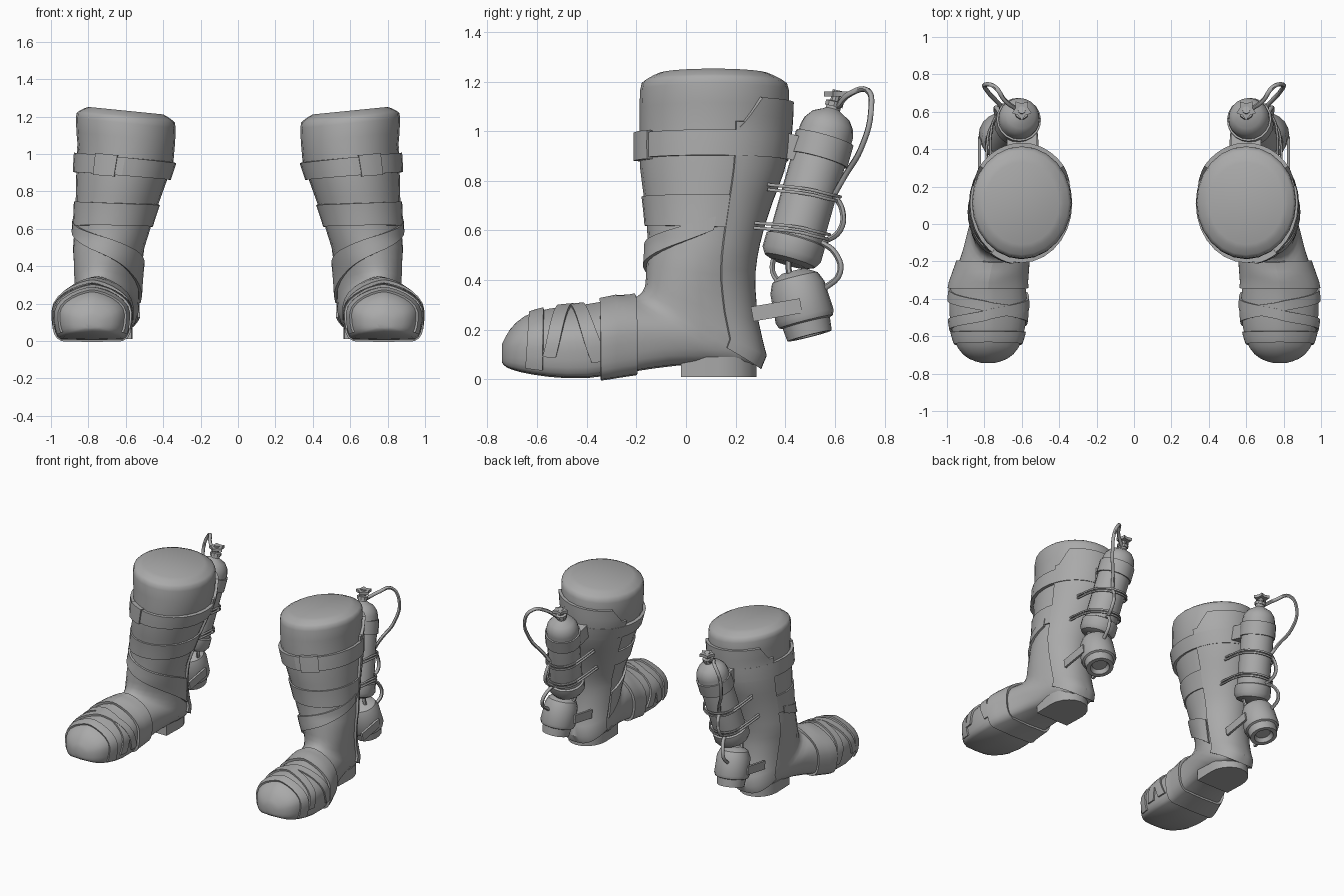
import bpy, bmesh, math
from mathutils import Vector

cube = bpy.data.objects.get("Cube")
if cube:
    bpy.data.objects.remove(cube, do_unlink=True)

grey = bpy.data.materials.new("plain_grey")
grey.use_nodes = True
grey.diffuse_color = (0.4, 0.4, 0.4, 1)
grey.node_tree.nodes["Principled BSDF"].inputs["Base Color"].default_value = (0.4, 0.4, 0.4, 1)


def finish(name, mesh, angle=35):
    """Link a part, mirror it to the other boot and shade it."""
    ob = bpy.data.objects.new(name, mesh)
    bpy.context.collection.objects.link(ob)
    mesh.materials.clear()
    mesh.materials.append(grey)
    ob.modifiers.new("pair", 'MIRROR').use_mirror_merge = False
    bpy.ops.object.select_all(action='DESELECT')
    ob.select_set(True)
    bpy.context.view_layer.objects.active = ob
    bpy.ops.object.shade_smooth_by_angle(angle=math.radians(angle))
    return ob


def skin(name, rows, closed, caps=False, angle=35):
    """Join rows of points into a quad surface."""
    bm = bmesh.new()
    vs = [[bm.verts.new(p) for p in row] for row in rows]
    n = len(rows[0])
    for a, b in zip(vs, vs[1:]):
        for j in range(n if closed else n - 1):
            k = (j + 1) % n
            bm.faces.new((a[j], a[k], b[k], b[j]))
    if caps:
        bm.faces.new(vs[0])
        bm.faces.new(vs[-1])
    bmesh.ops.recalc_face_normals(bm, faces=bm.faces)
    mesh = bpy.data.meshes.new(name)
    bm.to_mesh(mesh)
    bm.free()
    return finish(name, mesh, angle)


def clamp(v):
    return max(0.0, min(1.0, v))


# Boot sections: front y, z, back y, z, half width, squareness of the lower half
SECTIONS = [
    (-.11, 1.232, .33, 1.232, .2, 1), (-.165, 1.205, .39, 1.205, .25, 1),
    (-.185, 1.165, .415, 1.165, .267, 1), (-.188, 1, .41, 1, .256, 1),
    (-.185, .85, .385, .85, .238, 1), (-.165, .7, .33, .7, .215, 1),
    (-.155, .57, .285, .55, .198, 1), (-.16, .46, .265, .4, .182, 1),
    (-.165, .375, .28, .22, .168, .9), (-.195, .335, .305, .06, .165, .7),
    (-.24, .325, .14, .055, .17, .5), (-.285, .325, -.04, .055, .175, .35),
    (-.33, .315, -.22, .03, .19, .22), (-.42, .3, -.4, .005, .208, .16),
    (-.55, .285, -.55, .01, .198, .16), (-.65, .255, -.67, .03, .163, .2),
    (-.71, .2, -.725, .05, .105, .3), (-.742, .14, -.742, .07, .04, .5)]
FIRST = 2


def section(u):
    """Smoothly interpolated section, counted from the rim."""
    u = max(0.0, min(len(SECTIONS) - 1.001, u + FIRST))
    i, f = int(u), u - int(u)
    q = [SECTIONS[max(0, min(len(SECTIONS) - 1, i + k))] for k in (-1, 0, 1, 2)]
    return [b + .5 * f * (c - a + f * (2 * a - 5 * b + 4 * c - d + f * (3 * (b - c) + d - a)))
            for a, b, c, d in zip(*q)]


def surface(u, t):
    """Point on the boot; t = 0 is the front or top, t = pi the back or sole."""
    fy, fz, by, bz, w, p = section(u)
    c, s = math.cos(t), math.sin(t)
    y, z = (fy + by + c * (fy - by)) / 2, (fz + bz + c * (fz - bz)) / 2
    x = .6 + .09 * clamp((1 - z) / .5) + .09 * clamp((.1 - y) / .42) * clamp((.55 - z) / .2)
    x += math.copysign(w * abs(s) ** (p if c < 0 else 1.45 - .45 * p), s)
    return Vector((x, y, z + .1 * (x - .6) * clamp((z - .6) / .4)))


def u_at(y, t):
    """Section number where the foot reaches the given y."""
    low, high = 6.5, 13.0
    for _ in range(20):
        mid = (low + high) / 2
        low, high = (mid, high) if surface(mid, t).y > y else (low, mid)
    return low


def raised(u, t, off):
    e = .02
    p = surface(u, t)
    n = (surface(u + e, t) - surface(u - e, t)).cross(surface(u, t + e) - surface(u, t - e))
    mid = (surface(u, 0) + surface(u, math.pi)) / 2
    if n.dot(p - mid) < 0:
        n.negate()
    return p + n.normalized() * off


def panel(name, u0, u1, t0, t1, off, nu=4, nt=20):
    """Raised plate that follows the boot; u limits may depend on t, t limits on u."""
    def val(f, x):
        return f(x) if callable(f) else f
    rows = []
    for i in range(-1, nu + 2):
        fi = clamp(i / nu)
        row = []
        for j in range(-1, nt + 2):
            edge = i in (-1, nu + 1) or j in (-1, nt + 1)
            fj = clamp(j / nt)
            if callable(t0):
                u = u0 + (u1 - u0) * fi
                t = t0(u) + (t1(u) - t0(u)) * fj
            else:
                t = t0 + (t1 - t0) * fj
                u = val(u0, t) + (val(u1, t) - val(u0, t)) * fi
            row.append(raised(u, t, -.01 if edge else off))
        rows.append(row)
    return skin(name, rows, False)


def lathe(name, low, high, profile, sides=20):
    """Turned part between two points; profile is (radius, fraction)."""
    low, high = Vector(low), Vector(high)
    ax = high - low
    a = ax.cross(Vector((0, 1, 0))).normalized()
    b = ax.cross(a).normalized()
    ring = [k * math.tau / sides for k in range(sides)]
    return skin(name, [[low + ax * f + (a * math.cos(k) + b * math.sin(k)) * r for k in ring]
                       for r, f in profile], True, True)


def tube(name, pts, radius):
    cu = bpy.data.curves.new(name, 'CURVE')
    cu.dimensions = '3D'
    cu.bevel_depth, cu.bevel_resolution, cu.resolution_u = radius, 1, 5
    cu.use_fill_caps = True
    sp = cu.splines.new('BEZIER')
    sp.bezier_points.add(len(pts) - 1)
    for bp, p in zip(sp.bezier_points, pts):
        bp.co = p
        bp.handle_left_type = bp.handle_right_type = 'AUTO'
    tmp = bpy.data.objects.new("path", cu)
    bpy.context.collection.objects.link(tmp)
    mesh = bpy.data.meshes.new_from_object(tmp.evaluated_get(bpy.context.evaluated_depsgraph_get()))
    bpy.data.objects.remove(tmp, do_unlink=True)
    mesh.name = name
    return finish(name, mesh, 60)


def box(name, centre, size, tilt=0):
    def corner(x, y, z):
        y, z = y * size[1] / 2, z * size[2] / 2
        c, s = math.cos(tilt), math.sin(tilt)
        return Vector(centre) + Vector((x * size[0] / 2, y * c - z * s, y * s + z * c))
    return skin(name, [[corner(x, y, z) for x, y in ((-1, -1), (1, -1), (1, 1), (-1, 1))]
                       for z in (-1, 1)], True, True)


# Boot body
steps = (len(SECTIONS) - 1) * 2
skin("boot_body", [[surface(i / 2 - FIRST, j * math.tau / 24) for j in range(24)]
                   for i in range(steps + 1)], True, True, 50)

# Heel block
pi = math.pi
outline = [(.57, -.02), (.83, -.02)] + [
    (.7 + .135 * math.cos(k * pi / 10), .13 + .155 * math.sin(k * pi / 10)) for k in range(11)]
skin("heel_block", [[(x, y, z) for x, y in outline] for z in (.01, .09)], True, True)

# Guards, straps and wraps on the boot
panel("back_guard", .9, 7.1, lambda u: pi - 1.3 + .03 * u, lambda u: pi + 1.3 - .03 * u, .014, 16)
panel("upper_guard", .35, 1.15, lambda u: pi - .75 - .45 * u, lambda u: pi + .75 + .45 * u, .018)
panel("top_strap", 1.12, 1.77, 0, math.tau, .02, 3, 28)
panel("strap_buckle", 1.07, 1.82, .15, .6, .028, 2, 4)
panel("shin_wrap", 2.75, 3.6, -1.95, 1.95, .01)
panel("ankle_wrap", lambda t: 4.2 - .5 * t, lambda t: 5 - .75 * t, -1.95, 1.75, .014)
panel("instep_band", lambda t: u_at(-.2, t), lambda t: u_at(-.345, t), 0, math.tau, .016, 5, 28)
panel("foot_wrap_outer", lambda t: 10.95 - .25 * t, lambda t: 11.4 - .25 * t, -2.2, 2.2, .01)
panel("foot_wrap_inner", lambda t: 11.3 + .25 * t, lambda t: 11.7 + .25 * t, -2.2, 2, .012)
panel("toe_wrap", 12.2, 12.75, -2.5, 2.5, .01)

# Tank behind the calf
LOW, TOP = Vector((.68, .415, .465)), Vector((.6, .595, 1.1))
lathe("tank", LOW, TOP, [(.07, 0), (.105, .02), (.122, .06), (.122, .15), (.11, .16), (.11, .84),
                         (.102, .89), (.078, .94), (.04, .97), (.03, .98), (.03, 1.03)])
lathe("tank_band", LOW, TOP, [(.1, .66), (.12, .66), (.12, .8), (.1, .8)])
for k in range(4):
    d = Vector((math.cos(k * pi / 2), math.sin(k * pi / 2), 0)) * .055
    tube(f"feed_pipe_{k + 1}", [LOW + d + Vector((0, 0, .05)), LOW + d * 1.2 - Vector((0, 0, .03)),
                                Vector((.7, .44, .38)) + d], .012)
box("tank_mount", (.6, .45, .93), (.16, .1, .1), -.25)

# Valve with star knob
lathe("valve_stem", TOP, (.6, .61, 1.165), [(.038, 0), (.038, .3), (.02, .35), (.02, 1)], 10)
star = [((.055 if k % 2 else .035), k * pi / 5 + pi / 10) for k in range(10)]
skin("valve_knob", [[(.6 + r * math.cos(a), .61 + r * math.sin(a), z) for r, a in star]
                    for z in (1.14, 1.16)], True, True)

# Wire clamps from the boot round the tank
for name, f, reach in (("upper_clamp", .46, .17), ("lower_clamp", .22, .2)):
    c = LOW.lerp(TOP, f)
    for n, dz in enumerate((.008, -.012)):
        arc = [c + Vector((.12 * math.cos(k * pi / 6), .124 * math.sin(k * pi / 6),
                           dz - .03 * math.sin(k * pi / 6))) for k in range(7)]
        ends = [c + Vector((s * .125, -reach, dz + .02)) for s in (1, -1)]
        tube(f"{name}_{n + 1}", [ends[0]] + arc + [ends[1]], .007)

# Nozzle under the tank with its brackets
lathe("nozzle", (.715, .498, .175), (.7, .432, .435),
      [(.05, .1), (.065, 0), (.092, 0), (.098, .2), (.112, .22), (.12, .3), (.112, .75),
       (.095, .9), (.05, 1)])
for name, x in (("outer_bracket", .825), ("inner_bracket", .588)):
    box(name, (x, .365, .28), (.016, .2, .06), .17)

# Hoses
tube("top_hose", [(.62, .61, 1.1), (.69, .66, 1.15), (.74, .73, 1.165), (.795, .745, 1.08),
                  (.78, .705, .93), (.72, .64, .82), (.69, .6, .75)], .012)
tube("middle_hose", [(.69, .59, .75), (.7, .63, .68), (.71, .62, .6), (.69, .55, .55)], .012)
tube("lower_hose", [(.69, .53, .56), (.72, .6, .51), (.74, .62, .43), (.73, .55, .36)], .012)
